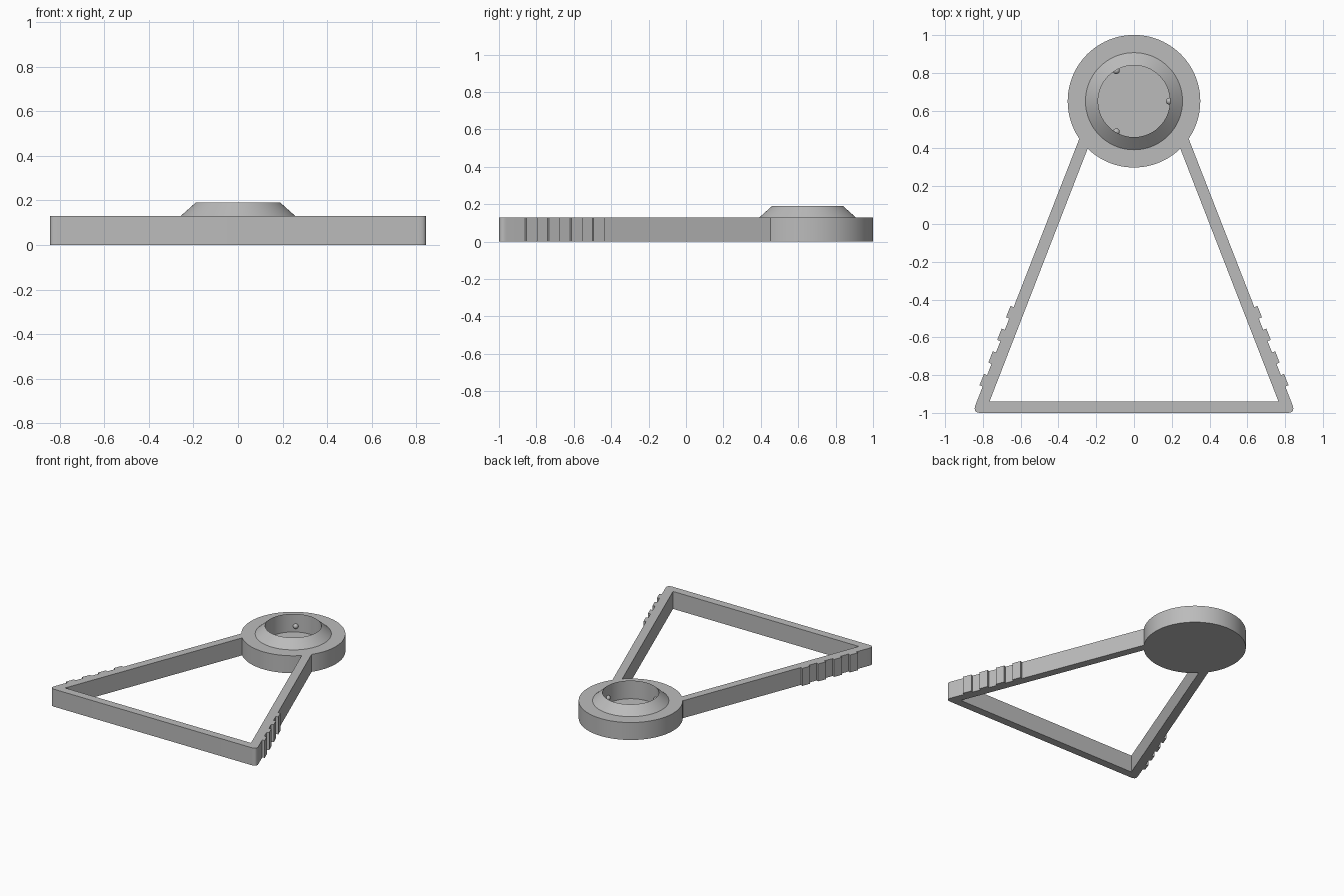
import bpy, bmesh, math
from mathutils import Vector

cube = bpy.data.objects.get("Cube")
if cube:
    bpy.data.objects.remove(cube, do_unlink=True)

GREY = (0.5, 0.5, 0.5, 1)
mat = bpy.data.materials.new("plain grey")
mat.use_nodes = True
mat.diffuse_color = GREY
mat.node_tree.nodes["Principled BSDF"].inputs["Base Color"].default_value = GREY

HEIGHT = 0.13
HUB_Y = 0.65


def add_object(name, bm, smooth=True):
    bmesh.ops.recalc_face_normals(bm, faces=bm.faces)
    mesh = bpy.data.meshes.new(name)
    bm.to_mesh(mesh)
    bm.free()
    mesh.materials.append(mat)
    obj = bpy.data.objects.new(name, mesh)
    bpy.context.collection.objects.link(obj)
    if smooth:
        bpy.ops.object.select_all(action='DESELECT')
        obj.select_set(True)
        bpy.context.view_layer.objects.active = obj
        bpy.ops.object.shade_smooth_by_angle(angle=math.radians(30))
    return obj


# Hub: turned profile with a raised conical collar and a blind bore
bm = bmesh.new()
profile = [(0, 0), (0.351, 0), (0.351, HEIGHT), (0.257, HEIGHT),
           (0.19, 0.19), (0.19, 0.055), (0, 0.055)]
verts = [bm.verts.new((r, 0, z)) for r, z in profile]
edges = [bm.edges.new(pair) for pair in zip(verts, verts[1:])]
bmesh.ops.spin(bm, geom=verts + edges, cent=(0, 0, 0), axis=(0, 0, 1),
               angle=math.tau, steps=96)
bmesh.ops.remove_doubles(bm, verts=bm.verts, dist=0.0001)
hub = add_object("hub", bm)
hub.location.y = HUB_Y


# Frame: one half outline, mirrored into a closed loop and extruded
def outer_edge(y):
    return Vector((0.29 + 0.39 * (0.45 - y), y))


normal = Vector((1, 0.39)).normalized()
half = [Vector((0.243, 0.405)), outer_edge(0.452)]

# Grip teeth down the outside of the arm
for i in range(4):
    top, bottom = outer_edge(-0.44 - 0.12 * i), outer_edge(-0.5 - 0.12 * i)
    out = normal * 0.018
    half += [top, top + out, bottom + out, bottom]

# Rounded bottom corner
corner = outer_edge(-1)
start = corner + Vector((-0.39, 1)).normalized() * 0.045
end = corner - Vector((0.045, 0))
for i in range(9):
    t = i / 8
    half.append(start * (1 - t) ** 2 + corner * 2 * t * (1 - t) + end * t * t)

mirrored = [Vector((-p.x, p.y)) for p in reversed(half)]
inner = [Vector((-0.765, -0.94)), Vector((0.765, -0.94))]
bm = bmesh.new()
face = bm.faces.new([bm.verts.new((p.x, p.y, 0)) for p in half + mirrored + inner])
extruded = bmesh.ops.extrude_face_region(bm, geom=[face])["geom"]
bmesh.ops.translate(bm, vec=(0, 0, HEIGHT),
                    verts=[v for v in extruded if isinstance(v, bmesh.types.BMVert)])
add_object("triangular_frame", bm)

# Three retaining bumps around the bore wall
for i in range(3):
    angle = math.tau * i / 3
    bm = bmesh.new()
    bmesh.ops.create_uvsphere(bm, u_segments=24, v_segments=12, radius=0.018)
    bump = add_object(f"bore_bump_{i + 1}", bm)
    bump.location = (0.187 * math.cos(angle), HUB_Y + 0.187 * math.sin(angle), 0.1)
